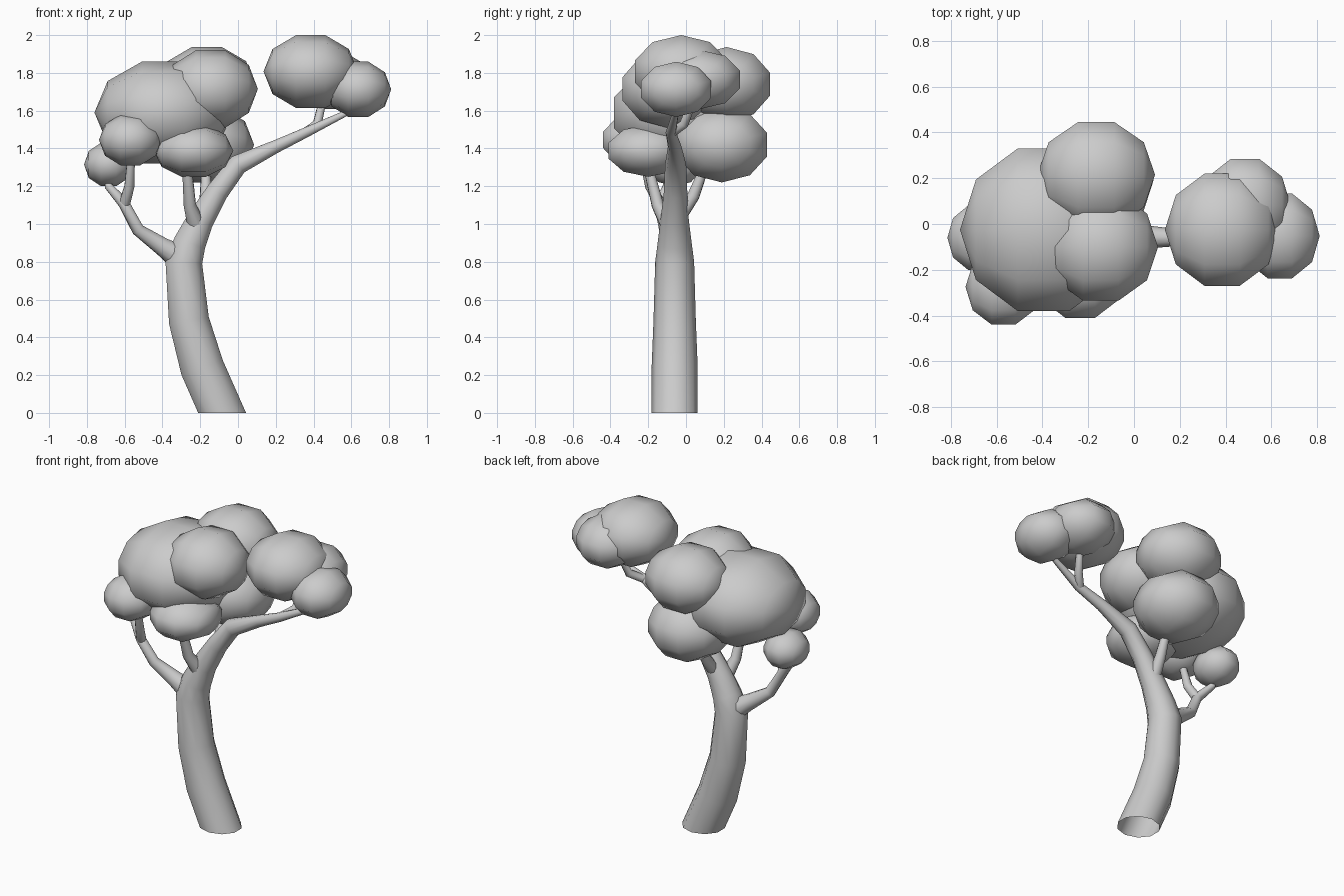
import bpy, bmesh
from math import pi
from mathutils import Matrix

if "Cube" in bpy.data.objects:
    bpy.data.objects.remove(bpy.data.objects["Cube"])


def branch(name, points):
    """Tapered ten-sided tube; points are (x, y, z, radius)."""
    cu = bpy.data.curves.new(name, 'CURVE')
    cu.dimensions = '3D'
    cu.bevel_depth = 1.0
    cu.bevel_resolution = 3
    sp = cu.splines.new('POLY')
    sp.points.add(len(points) - 1)
    for p, (x, y, z, r) in zip(sp.points, points):
        p.co = (x, y, z, 1)
        p.radius = r
    ob = bpy.data.objects.new(name, cu)
    bpy.context.collection.objects.link(ob)
    bpy.ops.object.select_all(action='DESELECT')
    ob.select_set(True)
    bpy.context.view_layer.objects.active = ob
    bpy.ops.object.convert(target='MESH')
    ob = bpy.context.view_layer.objects.active
    ob.data.shade_smooth()
    return ob


def foliage(name, center, size):
    """Coarse smooth-shaded ellipsoid fitted to its half sizes."""
    bm = bmesh.new()
    bmesh.ops.create_uvsphere(bm, u_segments=10, v_segments=5, radius=1,
                              matrix=Matrix.Rotation(pi / 2, 4, 'Y'))
    bmesh.ops.rotate(bm, verts=bm.verts, matrix=Matrix.Rotation(pi / 2, 3, 'X'))
    half = [max(abs(v.co[i]) for v in bm.verts) for i in range(3)]
    for v in bm.verts:
        v.co = [center[i] + v.co[i] / half[i] * size[i] for i in range(3)]
    me = bpy.data.meshes.new(name)
    bm.to_mesh(me)
    bm.free()
    me.shade_smooth()
    bpy.context.collection.objects.link(bpy.data.objects.new(name, me))


# Leaning trunk running into the long right limb, cut flat at the ground
trunk = branch("trunk", [
    (-0.04, -0.06, -0.1, 0.122), (-0.19, -0.06, 0.24, 0.122),
    (-0.26, -0.06, 0.49, 0.112), (-0.287, -0.06, 0.8, 0.103),
    (-0.255, -0.06, 0.9, 0.09), (-0.2, -0.06, 1.02, 0.075),
    (-0.11, -0.055, 1.17, 0.062), (0.0, -0.055, 1.315, 0.056),
    (0.2, -0.06, 1.41, 0.036), (0.36, -0.08, 1.485, 0.028),
    (0.62, -0.05, 1.61, 0.014)])
bm = bmesh.new()
bm.from_mesh(trunk.data)
bmesh.ops.bisect_plane(bm, geom=bm.verts[:] + bm.edges[:] + bm.faces[:],
                       plane_co=(0, 0, 0), plane_no=(0, 0, 1), clear_inner=True)
bm.to_mesh(trunk.data)
bm.free()

# Side branches
branch("right_twig", [(0.35, -0.08, 1.48, 0.025), (0.42, -0.01, 1.53, 0.025),
                      (0.45, 0.04, 1.66, 0.02)])
branch("left_limb", [(-0.29, -0.06, 0.81, 0.075), (-0.4, -0.08, 0.88, 0.05),
                     (-0.53, -0.11, 0.97, 0.034), (-0.605, -0.14, 1.11, 0.03),
                     (-0.685, -0.1, 1.2, 0.022), (-0.69, -0.08, 1.28, 0.02)])
branch("left_twig", [(-0.6, -0.14, 1.11, 0.03), (-0.575, -0.19, 1.2, 0.027),
                     (-0.565, -0.23, 1.36, 0.02)])
branch("front_twig", [(-0.215, -0.08, 0.98, 0.05), (-0.255, -0.15, 1.1, 0.033),
                      (-0.27, -0.2, 1.3, 0.026)])
branch("back_twig", [(-0.18, -0.03, 1.05, 0.04), (-0.17, 0.04, 1.15, 0.033),
                     (-0.17, 0.09, 1.28, 0.025)])

# Foliage clumps: center, half sizes
clumps = {
    "crown_left": ((-0.395, -0.025, 1.59), (0.365, 0.355, 0.27)),
    "crown_front": ((-0.145, -0.10, 1.715), (0.25, 0.235, 0.205)),
    "crown_back": ((-0.165, 0.215, 1.74), (0.257, 0.23, 0.197)),
    "crown_low_back": ((-0.165, 0.19, 1.42), (0.25, 0.24, 0.2)),
    "crown_low_front": ((-0.235, -0.2, 1.388), (0.21, 0.21, 0.138)),
    "left_front_tuft": ((-0.57, -0.275, 1.445), (0.166, 0.165, 0.135)),
    "left_end_tuft": ((-0.685, -0.06, 1.315), (0.13, 0.14, 0.115)),
    "right_big": ((0.385, -0.025, 1.807), (0.25, 0.245, 0.193)),
    "right_back": ((0.485, 0.08, 1.765), (0.2, 0.205, 0.155)),
    "right_end": ((0.637, -0.052, 1.713), (0.174, 0.185, 0.146)),
}
for name, (center, size) in clumps.items():
    foliage("foliage_" + name, center, size)
